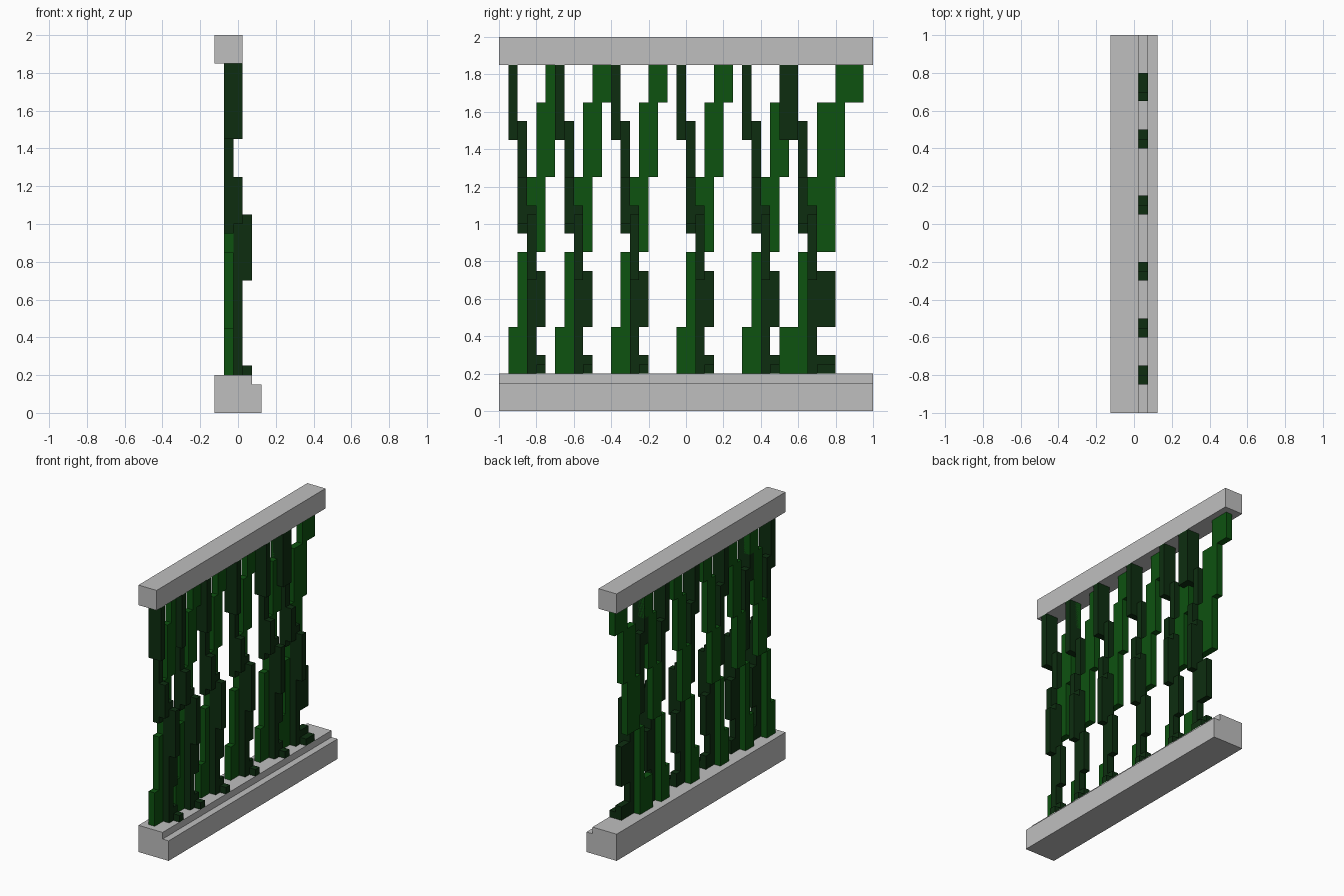
import bpy
import bmesh

cube = bpy.data.objects.get("Cube")
if cube:
    bpy.data.objects.remove(cube, do_unlink=True)


def material(name, rgb):
    m = bpy.data.materials.new(name)
    m.use_nodes = True
    m.diffuse_color = (*rgb, 1)
    m.node_tree.nodes["Principled BSDF"].inputs["Base Color"].default_value = (*rgb, 1)
    return m


STONE = material("light grey", (0.52, 0.52, 0.52))
GREEN = material("leaf green", (0.004, 0.085, 0.005))
DARK = material("dark green", (0.004, 0.027, 0.005))


def finish(name, bm, mat):
    bmesh.ops.recalc_face_normals(bm, faces=bm.faces)
    mesh = bpy.data.meshes.new(name)
    bm.to_mesh(mesh)
    bm.free()
    mesh.materials.append(mat)
    obj = bpy.data.objects.new(name, mesh)
    bpy.context.collection.objects.link(obj)
    return obj


def add_box(bm, x, y, z):
    verts = bmesh.ops.create_cube(bm, size=1)["verts"]
    for v in verts:
        for i, (lo, hi) in enumerate((x, y, z)):
            v.co[i] = hi if v.co[i] > 0 else lo


def beam(name, profile):
    """Extrude an x-z profile along the whole length."""
    bm = bmesh.new()
    face = bm.faces.new([bm.verts.new((x, -1, z)) for x, z in profile])
    new = bmesh.ops.extrude_face_region(bm, geom=[face])["geom"]
    bmesh.ops.translate(bm, vec=(0, 2, 0),
                        verts=[g for g in new if isinstance(g, bmesh.types.BMVert)])
    finish(name, bm, STONE)


# Top rail and stepped base
beam("top_rail", [(-.125, 1.85), (.025, 1.85), (.025, 2), (-.125, 2)])
beam("base_rail", [(-.125, 0), (.125, 0), (.125, .15), (.075, .15), (.075, .2), (-.125, .2)])

# Depth layers, back to front of the wall
LAYER = [-.075, -.025, .025, .075]

# Each block: layer range, column range, bottom, top
DARK_STRAND = [
    (0, 2, 0, 1, 1.45, 1.85),
    (0, 1, 1, 2, .95, 1.55),
    (1, 2, 1, 2, 1.0, 1.25),
    (1, 2, 2, 3, .2, 1.1),
    (2, 3, 2, 3, .7, 1.05),
    (1, 2, 3, 4, .45, .75),
    (1, 2, 3, 4, .2, .3),
    (2, 3, 3, 4, .2, .25),
]
GREEN_STRAND = [
    (0, 1, 4, 6, 1.65, 1.85),
    (0, 1, 3, 5, 1.25, 1.65),
    (0, 1, 2, 4, .85, 1.25),
    (0, 1, 1, 2, .2, .85),
    (0, 1, 0, 1, .2, .45),
]

# Column edges of a vine: regular and the wider one at the end
NARROW = [0, .05, .10, .15, .20, .25, .30]
WIDE = [0, .10, .15, .20, .30, .35, .45]


def strand(name, blocks, start, cols, mat):
    bm = bmesh.new()
    for l0, l1, c0, c1, z0, z1 in blocks:
        add_box(bm, (LAYER[l0], LAYER[l1]),
                (start + cols[c0], start + cols[c1]), (z0, z1))
    finish(name, bm, mat)


# Pairs of crossing vine strands
for n, start in enumerate((-.95, -.7, -.4, -.05, .3, .5), 1):
    cols = WIDE if n == 6 else NARROW
    strand(f"dark_vine_{n}", DARK_STRAND, start, cols, DARK)
    strand(f"green_vine_{n}", GREEN_STRAND, start, cols, GREEN)
